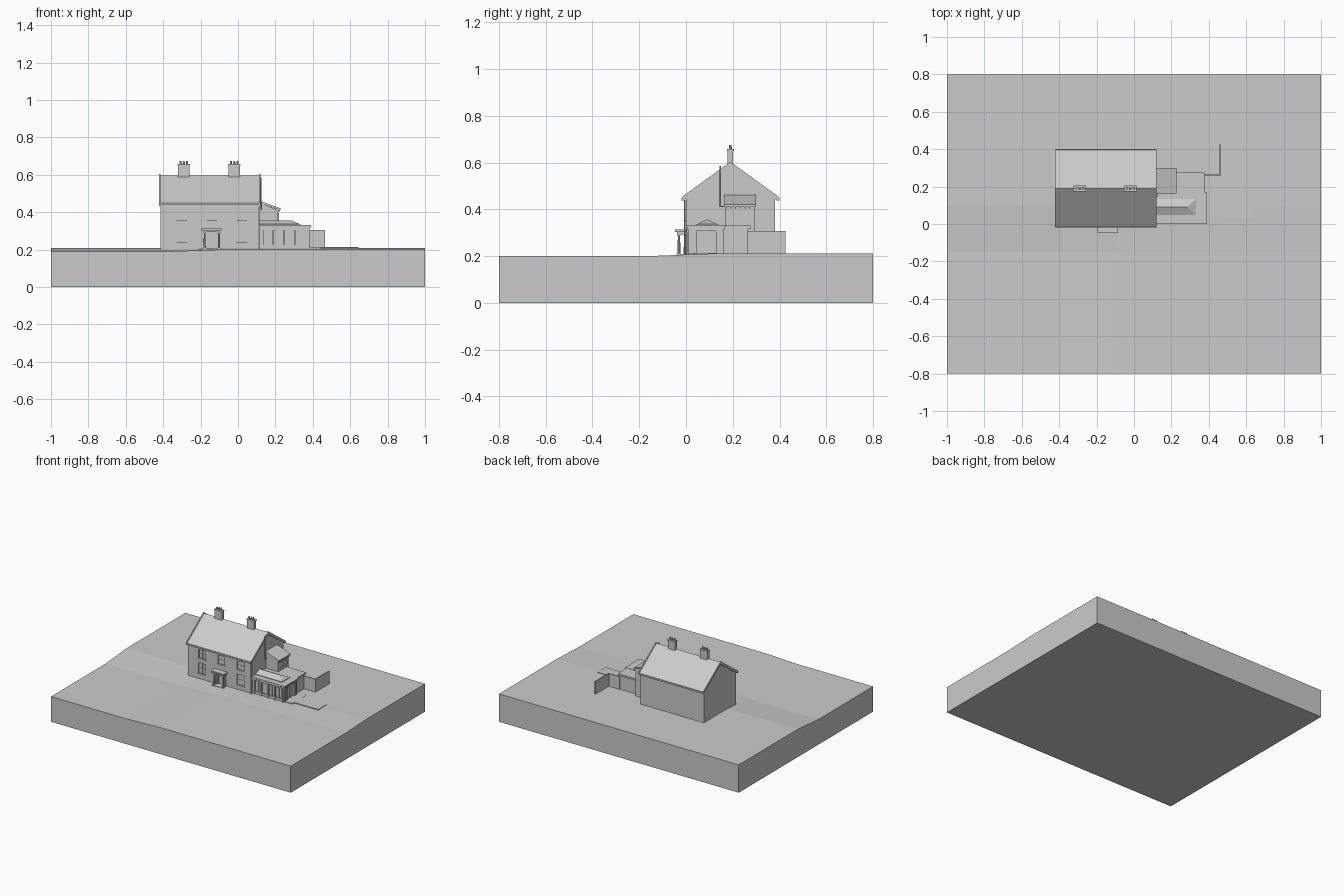
import bpy, bmesh, math
from mathutils import Vector

if "Cube" in bpy.data.objects:
    bpy.data.objects.remove(bpy.data.objects["Cube"])


def finish(name, bm):
    bmesh.ops.recalc_face_normals(bm, faces=bm.faces)
    me = bpy.data.meshes.new(name)
    bm.to_mesh(me)
    bm.free()
    ob = bpy.data.objects.new(name, me)
    bpy.context.collection.objects.link(ob)
    return ob


def boxes(name, items):
    """One object made of boxes given as (x0, x1, y0, y1, z0, z1)."""
    bm = bmesh.new()
    for x0, x1, y0, y1, z0, z1 in items:
        vs = bmesh.ops.create_cube(bm, size=1)['verts']
        for v in vs:
            v.co = Vector(((x0 + x1) / 2 + v.co.x * (x1 - x0),
                           (y0 + y1) / 2 + v.co.y * (y1 - y0),
                           (z0 + z1) / 2 + v.co.z * (z1 - z0)))
    return finish(name, bm)


def prism(name, pts, axis, a, b):
    """Extrude a profile: (y, z) points along x, or (x, z) points along y."""
    bm = bmesh.new()
    def at(p, d):
        return (d, p[0], p[1]) if axis == 'x' else (p[0], d, p[1])
    lo = [bm.verts.new(at(p, a)) for p in pts]
    hi = [bm.verts.new(at(p, b)) for p in pts]
    bm.faces.new(lo)
    bm.faces.new(hi)
    for i in range(len(pts)):
        j = (i + 1) % len(pts)
        bm.faces.new((lo[i], lo[j], hi[j], hi[i]))
    return finish(name, bm)


def cylinders(name, items, sides=10):
    """Upright tapered cylinders given as (x, y, z0, z1, r0, r1)."""
    bm = bmesh.new()
    for x, y, z0, z1, r0, r1 in items:
        vs = bmesh.ops.create_cone(bm, cap_ends=True, segments=sides,
                                   radius1=r0, radius2=r1, depth=z1 - z0)['verts']
        bmesh.ops.translate(bm, verts=vs, vec=(x, y, (z0 + z1) / 2))
    return finish(name, bm)


def cut(target, items):
    c = boxes(target.name + "_cutter", items)
    c.hide_render = True
    c.hide_viewport = True
    m = target.modifiers.new("recesses", 'BOOLEAN')
    m.operation, m.solver, m.object = 'DIFFERENCE', 'EXACT', c


# Ground block with a gentle rise to the back and a dip at front left
XS = [-1, -0.38, -0.1, 0.1, 1]
YS = [-0.8, -0.15, 0.1, 0.8]
bm = bmesh.new()
top = [[bm.verts.new((x, y, 0.21 if y > 0 else (0.19 if x < -0.2 else 0.2)))
        for x in XS] for y in YS]
for j in range(len(YS) - 1):
    for i in range(len(XS) - 1):
        bm.faces.new((top[j][i], top[j][i+1], top[j+1][i+1], top[j+1][i]))
rim = [e for e in bm.edges if e.is_boundary]
new = bmesh.ops.extrude_edge_only(bm, edges=rim)['geom']
for v in [g for g in new if isinstance(g, bmesh.types.BMVert)]:
    v.co.z = 0
bmesh.ops.holes_fill(bm, edges=[e for e in bm.edges if e.is_boundary], sides=0)
finish("ground", bm)

# Main house walls with gables
house = prism("house_walls", [(0, 0.18), (0.38, 0.18), (0.38, 0.45),
                              (0.19, 0.588), (0, 0.45)], 'x', -0.415, 0.115)
wins = [(x - 0.028, x + 0.028, 0.355, 0.42) for x in (-0.30, -0.14, 0.02)]
wins += [(x - 0.03, x + 0.03, 0.24, 0.32) for x in (-0.30, 0.02)]
door = (-0.165, -0.115, 0.205, 0.295)
cut(house, [(a, b, -0.02, 0.008, c, d) for a, b, c, d in wins + [door]])

# Sash bars and sills
bars, sills = [], []
for a, b, c, d in wins:
    mx, mz = (a + b) / 2, (c + d) / 2
    bars += [(mx - 0.001, mx + 0.001, 0.006, 0.009, c, d),
             (a, b, 0.0055, 0.0095, mz - 0.0012, mz + 0.0012)]
    sills.append((a - 0.004, b + 0.004, -0.004, 0.004, c - 0.005, c))
boxes("window_bars", bars)
boxes("window_sills", sills)
boxes("front_door", [(-0.16, -0.12, 0.005, 0.009, 0.19, 0.285)])

# Roof slab, raised verges, ridge and gutters
roof = [(-0.016, 0.448), (0.19, 0.597), (0.396, 0.448),
        (0.396, 0.438), (0.19, 0.584), (-0.016, 0.438)]
prism("main_roof", roof, 'x', -0.419, 0.119)
verge = [(y, z + (0.006 if i < 3 else -0.004)) for i, (y, z) in enumerate(roof)]
for n, x in (("left", -0.423), ("right", 0.113)):
    prism(n + "_verge", verge, 'x', x, x + 0.008)
boxes("gutters", [(-0.42, 0.12, -0.020, -0.008, 0.438, 0.449),
                  (-0.42, 0.12, 0.388, 0.400, 0.438, 0.449)])

# Chimneys with caps and pots
for n, x in (("left", -0.29), ("right", -0.02)):
    boxes(n + "_chimney", [(x - 0.03, x + 0.03, 0.178, 0.202, 0.575, 0.65),
                           (x - 0.033, x + 0.033, 0.175, 0.205, 0.65, 0.657)])
    cylinders(n + "_chimney_pots", [(x + d, 0.19, 0.655, 0.675, 0.0065, 0.005)
                                    for d in (-0.018, 0, 0.018)])

# Entrance porch: step, columns, flat hood
boxes("porch_step", [(-0.19, -0.09, -0.042, 0.002, 0.18, 0.206)])
boxes("porch_hood", [(-0.185, -0.095, -0.038, 0.002, 0.293, 0.303),
                     (-0.194, -0.086, -0.047, 0.002, 0.303, 0.313)])
cols = [(x, y) for x in (-0.178, -0.102) for y in (-0.030, -0.004)]
cylinders("porch_columns", [(x, y, 0.204, 0.294, 0.006, 0.005) for x, y in cols])
boxes("porch_column_blocks", [(x - 0.0075, x + 0.0075, y - 0.0075, y + 0.0075, z, z + 0.007)
                              for x, y in cols for z in (0.204, 0.287)])

# Rear two-storey side wing with lean-to roof and eave brackets
boxes("side_wing_walls", [(0.11, 0.215, 0.168, 0.292, 0.19, 0.41)])
prism("side_wing_gable", [(0.11, 0.40), (0.215, 0.40), (0.215, 0.412), (0.11, 0.45)],
      'y', 0.168, 0.292)
prism("side_wing_roof", [(0.11, 0.463), (0.228, 0.421), (0.228, 0.410), (0.11, 0.450)],
      'y', 0.162, 0.300)
boxes("side_wing_brackets", [(0.215, 0.224, y, y + 0.004, 0.404, 0.412)
                             for y in [0.17 + 0.02 * i for i in range(7)]])
boxes("side_wing_window", [(0.214, 0.218, 0.185, 0.275, 0.345, 0.348),
                           (0.214, 0.218, 0.185, 0.188, 0.345, 0.395),
                           (0.214, 0.218, 0.272, 0.275, 0.345, 0.395),
                           (0.214, 0.218, 0.229, 0.231, 0.345, 0.395),
                           (0.214, 0.218, 0.185, 0.275, 0.392, 0.395)])

# Single-storey garden room with glazed recesses
room = boxes("garden_room_walls", [(0.11, 0.378, 0.010, 0.16, 0.19, 0.32)])
panes = [(0.135 + 0.057 * i, 0.185 + 0.057 * i) for i in range(4)]
cut(room, [(a, b, 0, 0.018, 0.225, 0.305) for a, b in panes] +
    [(0.37, 0.39, 0.045, 0.128, 0.212, 0.308)])
boxes("garden_room_glazing_bars",
      [((a + b) / 2 - 0.001, (a + b) / 2 + 0.001, 0.014, 0.02, 0.225, 0.305)
       for a, b in panes] + [(0.368, 0.375, 0.0855, 0.0875, 0.212, 0.308)])
boxes("rear_room_walls", [(0.11, 0.37, 0.158, 0.265, 0.19, 0.32)])
boxes("garden_room_cornice", [(0.11, 0.384, 0.004, 0.165, 0.314, 0.323),
                              (0.11, 0.390, -0.001, 0.168, 0.323, 0.332)])
boxes("rear_room_cornice", [(0.11, 0.376, 0.15, 0.275, 0.316, 0.330)])

# Pilasters with caps, and small dentils under the cornice
pil = [(0.374, 0.382, y - 0.005, y + 0.005) for y in (0.017, 0.038, 0.134, 0.153)]
pil += [(x - 0.004, x + 0.004, 0.005, 0.012) for x in (0.131, 0.1885, 0.2455, 0.3025, 0.365)]
boxes("garden_room_pilasters", [(a, b, c, d, 0.195, 0.316) for a, b, c, d in pil])
boxes("garden_room_pilaster_caps", [(a - 0.002, b + 0.002, c - 0.002, d + 0.002, z, z + 0.006)
                                    for a, b, c, d in pil for z in (0.205, 0.303)])
boxes("garden_room_dentils",
      [(0.38, 0.387, 0.008 + 0.018 * i, 0.012 + 0.018 * i, 0.316, 0.324) for i in range(9)] +
      [(0.13 + 0.02 * i, 0.135 + 0.02 * i, 0.001, 0.006, 0.316, 0.324) for i in range(13)])

# Hipped roof lantern
boxes("lantern_kerb", [(0.11, 0.335, 0.043, 0.139, 0.328, 0.336)])
bm = bmesh.new()
a, b, c, d = [bm.verts.new((x, y, 0.335)) for x, y in
              ((0.11, 0.045), (0.333, 0.045), (0.333, 0.137), (0.11, 0.137))]
r0, r1 = bm.verts.new((0.11, 0.091, 0.357)), bm.verts.new((0.285, 0.091, 0.357))
for f in ((a, b, r1, r0), (b, c, r1), (c, d, r0, r1), (d, a, r0), (d, c, b, a)):
    bm.faces.new(f)
finish("lantern_roof", bm)

# Rain pipes on the side gable and front corner
cylinders("rain_pipes", [(0.122, 0.147, 0.41, 0.585, 0.003, 0.003),
                         (0.112, -0.006, 0.19, 0.44, 0.003, 0.003)], 8)
boxes("rain_pipe_branch", [(0.119, 0.125, 0.144, 0.168, 0.409, 0.415)])

# Yard wall, terrace and path
boxes("yard_wall", [(0.365, 0.464, 0.260, 0.268, 0.19, 0.306),
                    (0.456, 0.464, 0.268, 0.425, 0.19, 0.306)])
boxes("terrace", [(0.37, 0.445, 0.015, 0.178, 0.19, 0.2115)])
boxes("garden_path", [(0.44, 0.645, 0.035, 0.132, 0.19, 0.2135)])

for ob in bpy.data.objects:
    if ob.name in ("porch_columns", "rain_pipes") or ob.name.endswith("chimney_pots"):
        bpy.ops.object.select_all(action='DESELECT')
        ob.select_set(True)
        bpy.context.view_layer.objects.active = ob
        bpy.ops.object.shade_smooth_by_angle()
